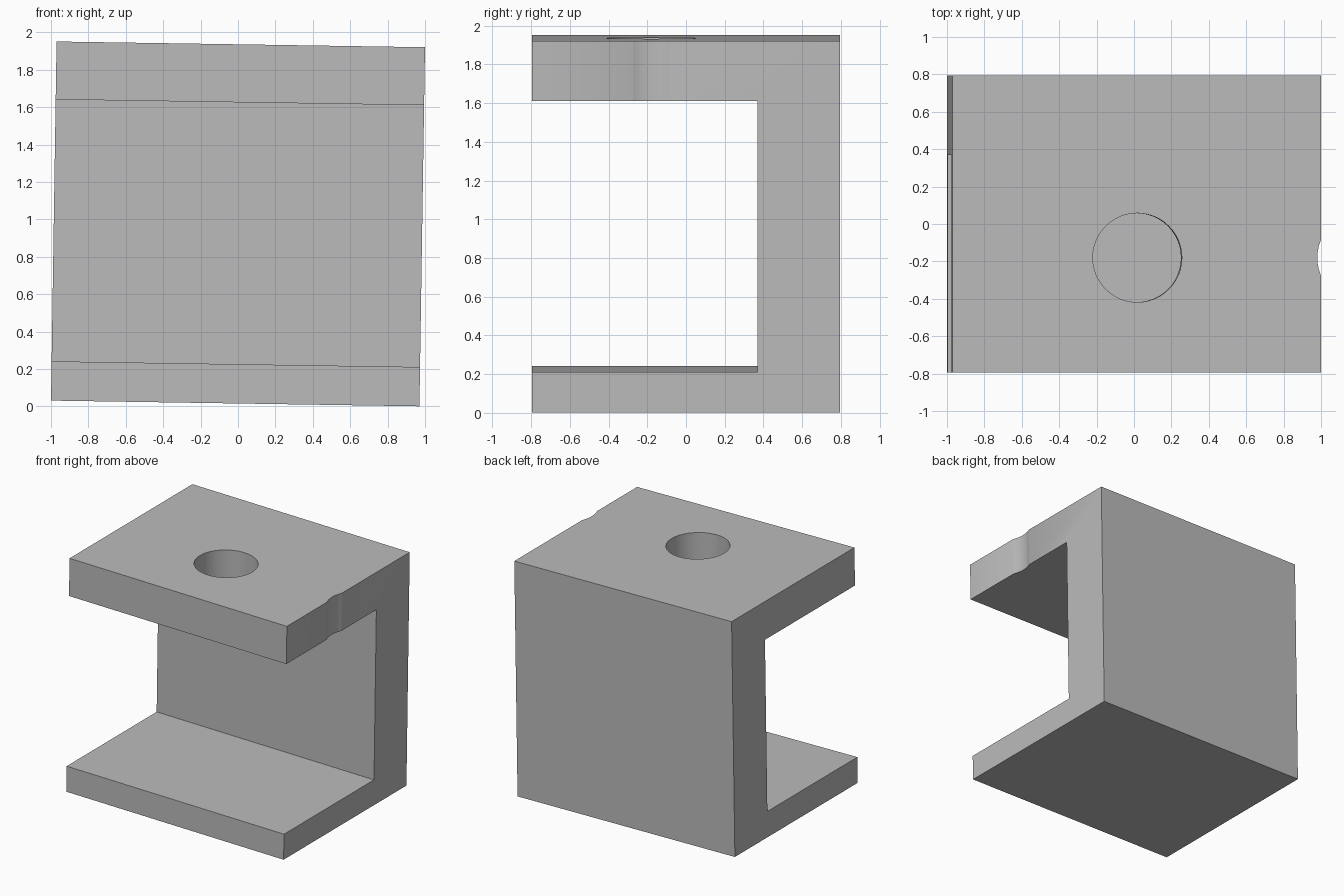
import bpy
import bmesh
import math

cube = bpy.data.objects.get("Cube")
if cube:
    bpy.data.objects.remove(cube, do_unlink=True)

TILT = 0.0155          # slight lean about the y axis
HALF_W, HALF_H = 0.985, 0.96
CENTRE_Z = 0.976

# Plain grey material
grey = bpy.data.materials.new("plain grey")
grey.use_nodes = True
colour = (0.5, 0.5, 0.5, 1)
grey.diffuse_color = colour
grey.node_tree.nodes["Principled BSDF"].inputs["Base Color"].default_value = colour


def make_object(name, bm):
    mesh = bpy.data.meshes.new(name)
    bmesh.ops.recalc_face_normals(bm, faces=bm.faces)
    bm.to_mesh(mesh)
    bm.free()
    obj = bpy.data.objects.new(name, mesh)
    bpy.context.collection.objects.link(obj)
    obj.location.z = CENTRE_Z
    obj.rotation_euler.y = TILT
    mesh.materials.append(grey)
    return obj


# C-shaped side profile (y, z), extruded across the width
front, back, wall = -0.795, 0.795, 0.37
lower, upper = -HALF_H + 0.21, HALF_H - 0.31
profile = [(front, -HALF_H), (back, -HALF_H), (back, HALF_H), (front, HALF_H),
           (front, upper), (wall, upper), (wall, lower), (front, lower)]
bm = bmesh.new()
side = bm.faces.new([bm.verts.new((-HALF_W, y, z)) for y, z in profile])
extruded = bmesh.ops.extrude_face_region(bm, geom=[side])["geom"]
moved = [v for v in extruded if isinstance(v, bmesh.types.BMVert)]
bmesh.ops.translate(bm, verts=moved, vec=(2 * HALF_W, 0, 0))
bracket = make_object("c_bracket", bm)

# Round hole in the top plate and shallow round notch in its left edge
for name, x in (("hole_cutter", 0.003), ("notch_cutter", 1.203)):
    bm = bmesh.new()
    bmesh.ops.create_cone(bm, cap_ends=True, segments=48, radius1=0.238,
                          radius2=0.238, depth=0.8)
    bmesh.ops.translate(bm, verts=bm.verts, vec=(x, -0.18, HALF_H - 0.15))
    cutter = make_object(name, bm)
    cutter.hide_render = True
    cutter.hide_set(True)
    cut = bracket.modifiers.new(name, "BOOLEAN")
    cut.operation = "DIFFERENCE"
    cut.solver = "EXACT"
    cut.object = cutter

# Apply the cuts, remove the cutters, then smooth the hole wall
bpy.context.view_layer.update()
evaluated = bracket.evaluated_get(bpy.context.evaluated_depsgraph_get())
bracket_mesh = bpy.data.meshes.new_from_object(evaluated)
bracket.modifiers.clear()
bracket.data = bracket_mesh
for name in ("hole_cutter", "notch_cutter"):
    bpy.data.objects.remove(bpy.data.objects[name], do_unlink=True)

bpy.ops.object.select_all(action="DESELECT")
bracket.select_set(True)
bpy.context.view_layer.objects.active = bracket
bpy.ops.object.shade_smooth_by_angle(angle=math.radians(30))
